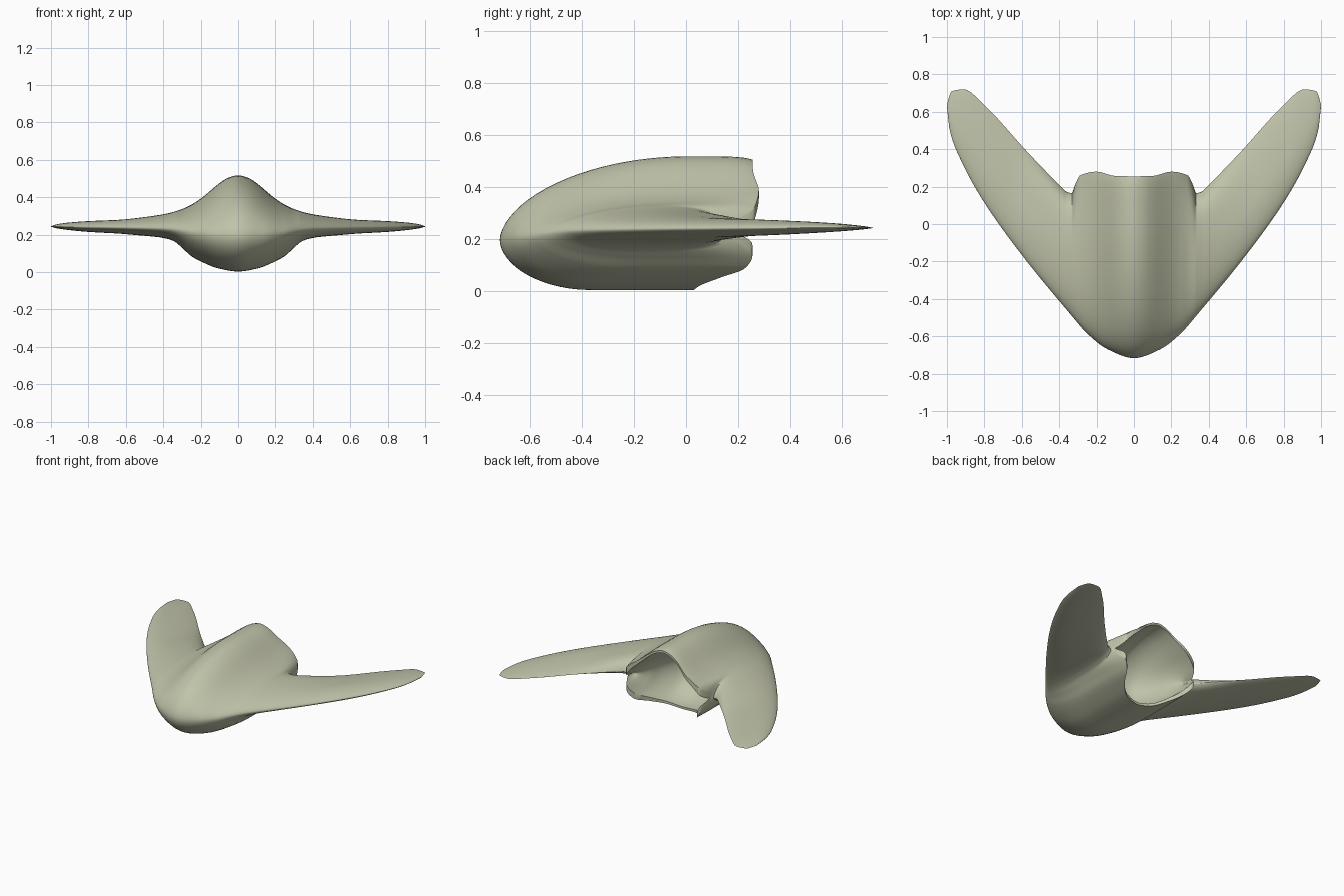
import bpy
import bmesh
from math import sin, cos, pi, sqrt, radians

cube = bpy.data.objects.get("Cube")
if cube:
    bpy.data.objects.remove(cube)


def curve(points):
    """Smooth overshoot-free curve through (x, value) points."""
    px, py = zip(*points)
    d = [(py[i + 1] - py[i]) / (px[i + 1] - px[i]) for i in range(len(px) - 1)]
    m = [0]
    for a, b in zip(d, d[1:]):
        m.append(2 * a * b / (a + b) if a * b > 0 else 0)
    m.append(d[-1])

    def f(x):
        x = min(max(x, px[0]), px[-1])
        i = max(j for j in range(len(d)) if px[j] <= x)
        h = px[i + 1] - px[i]
        t = (x - px[i]) / h
        return (py[i] * (1 + 2 * t) * (1 - t) ** 2 + m[i] * h * t * (1 - t) ** 2
                + py[i + 1] * t * t * (3 - 2 * t) + m[i + 1] * h * t * t * (t - 1))
    return f


def lerp(a, b, t):
    return a + (b - a) * t


def smoothstep(a, b, x):
    t = min(max((x - a) / (b - a), 0), 1)
    return t * t * (3 - 2 * t)


def rise(t, end, power):
    """Rounded growth from the leading edge to full height at t = end."""
    return (1 - (1 - min(t / end, 1)) ** 2) ** power


# Planform edges and spanwise heights, by distance from the centre line
lead = curve([(0, -.717), (.14, -.67), (.245, -.59), (.35, -.47), (.6, -.165),
              (.81, .13), (.92, .33), (.985, .5), (1, .63)])
trail = curve([(0, .255), (.1, .257), (.2, .28), (.285, .262), (.315, .21), (.33, .165),
               (.355, .17), (.41, .22), (.57, .385), (.8, .635), (.91, .72),
               (.975, .71), (1, .64)])
notch = curve([(0, .03), (.1, .05), (.2, .15), (.25, .23), (.285, .255), (.315, .21), (.33, .165)])
top = curve([(0, .517), (.05, .505), (.1, .475), (.15, .433), (.2, .392), (.25, .36),
             (.3, .337), (.4, .309), (.6, .285), (.8, .275), (.9, .267), (.97, .256), (1, .244)])
bottom = curve([(0, .003), (.1, .018), (.2, .057), (.25, .085), (.3, .13), (.34, .163),
                (.4, .183), (.6, .2), (.8, .212), (.9, .222), (.97, .233), (1, .242)])
middle = curve([(0, .195), (.2, .205), (.4, .232), (1, .243)])

CHORD, CAVE, BODY_EDGE, CAVE_EDGE = 32, 10, .332, .32


def section(x):
    """Closed fore-and-aft loop: over the top, into the exhaust, back underneath."""
    a = abs(x)
    mid, le = middle(a), lead(a)
    te_top = trail(a)
    te_low = notch(a) if a < .33 else te_top
    # Blunt rear end on the body, sharp trailing edge on the wings
    blunt = sqrt(1 - min(max((a - .22) / (BODY_EDGE - .22), 0), 1) ** 2)
    close_power = lerp(10, 2.5, smoothstep(.3, .65, a))
    outboard = smoothstep(.12, .65, a)
    upper, lower = [], []
    for i in range(CHORD + 1):
        t = (1 - cos(pi * i / CHORD)) / 2
        close = lerp(max(1 - t ** close_power, 0) ** .8, 1, blunt)
        hump = rise(t, lerp(.75, .45, outboard), .57) - .04 * blunt * t ** 25
        keel = rise(t, .47, .54)
        upper.append((x, lerp(le, te_top, t), mid + (top(a) - mid) * hump * close))
        lower.append((x, lerp(le, te_low, t), mid + (bottom(a) - mid) * keel * close))

    # Hollow exhaust inside the rear of the body
    if a < CAVE_EDGE:
        q = sqrt(1 - (a / CAVE_EDGE) ** 4)
        axis = lerp(mid, .22, q)
        back = te_low - .22 * q
        roof, floor = [], []
        for i in range(CAVE + 1):
            s = sin(pi / 2 * i / CAVE)
            r = q * sqrt(max(1 - s * s, 0))
            roof.append((x, lerp(te_top, back, s), axis + (upper[-1][2] - .016 - axis) * r))
            floor.append((x, lerp(te_low, back, s), axis + (lower[-1][2] + .016 - axis) * r))
    else:
        roof = [(x, te_top, (upper[-1][2] + lower[-1][2]) / 2)] * (CAVE + 1)
        floor = roof
    return upper + roof + floor[::-1] + lower[::-1]


# Stations, packed closely at the body sides and the wing tips
half = [i * .02 for i in range(12)] + [.23 + i * .006 for i in range(24)]
half += [.375 + .625 * sin(pi / 2 * i / 24) for i in range(1, 25)]
stations = [-x for x in half[:0:-1]] + half

# Blended wing and body skin
bm = bmesh.new()
loops = [[bm.verts.new(p) for p in section(x)] for x in stations]
for one, two in zip(loops, loops[1:]):
    n = len(one)
    for i in range(n):
        j = (i + 1) % n
        bm.faces.new((one[i], one[j], two[j], two[i]))
for end in (loops[0], loops[-1]):
    bm.faces.new(end)
bmesh.ops.remove_doubles(bm, verts=bm.verts, dist=.0004)
bmesh.ops.dissolve_degenerate(bm, edges=bm.edges, dist=.0001)
bmesh.ops.recalc_face_normals(bm, faces=bm.faces)
mesh = bpy.data.meshes.new("flying_wing_hull")
bm.to_mesh(mesh)
bm.free()
hull = bpy.data.objects.new("flying_wing_hull", mesh)
bpy.context.collection.objects.link(hull)

# Pale olive paint
paint = bpy.data.materials.new("pale_olive")
paint.use_nodes = True
colour = (.53, .55, .40, 1)
paint.diffuse_color = colour
paint.node_tree.nodes["Principled BSDF"].inputs["Base Color"].default_value = colour
mesh.materials.append(paint)

bpy.ops.object.select_all(action="DESELECT")
hull.select_set(True)
bpy.context.view_layer.objects.active = hull
bpy.ops.object.shade_smooth_by_angle(angle=radians(50))
